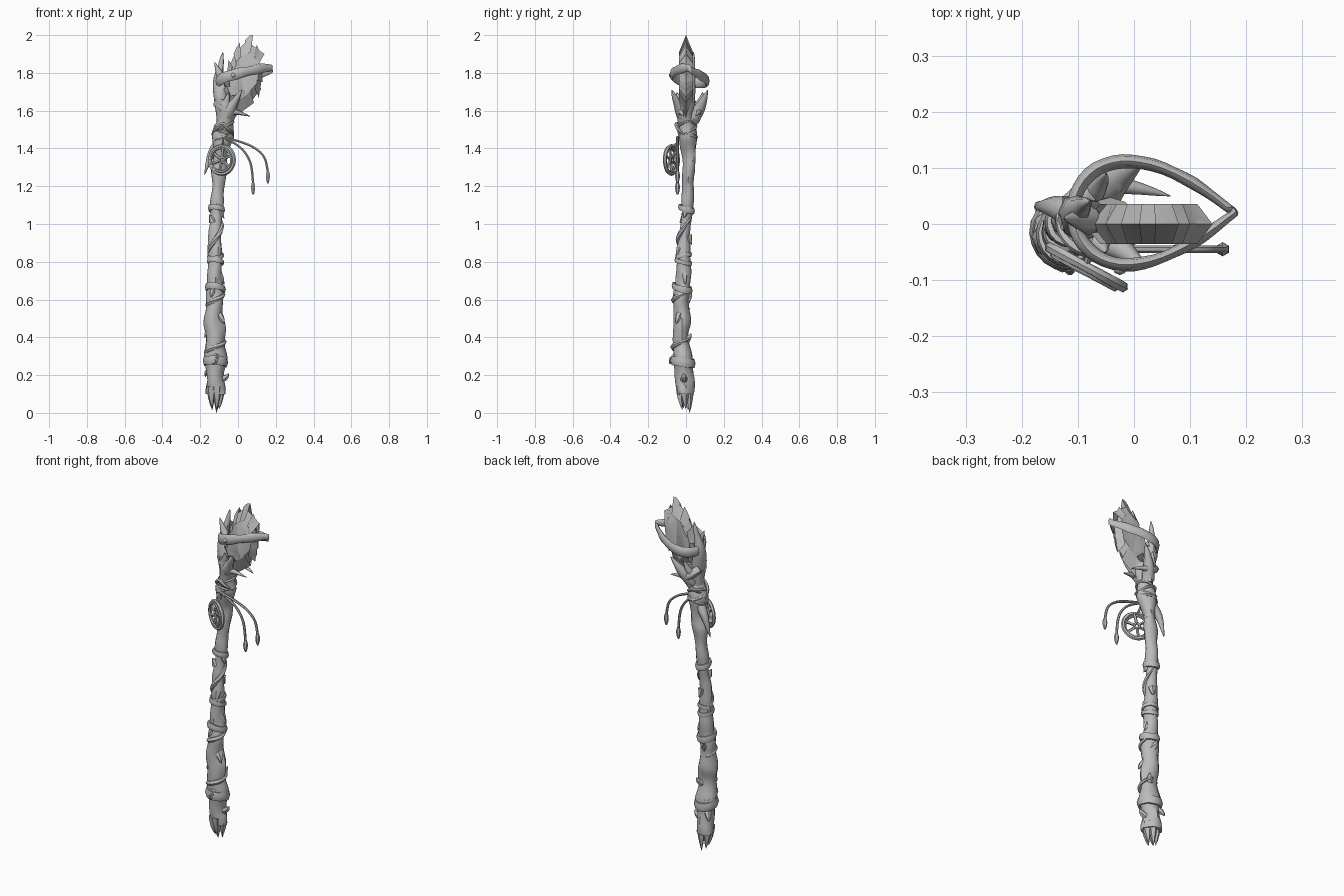
import bpy, bmesh, math, random
from math import sin, cos, pi, tau
from mathutils import Vector, noise

random.seed(4)
if "Cube" in bpy.data.objects:
    bpy.data.objects.remove(bpy.data.objects["Cube"], do_unlink=True)

tone = (0.5, 0.5, 0.5, 1)
grey = bpy.data.materials.new("plain grey")
grey.use_nodes = True
grey.diffuse_color = tone
grey.node_tree.nodes["Principled BSDF"].inputs["Base Color"].default_value = tone

UP, SIDEWAYS, DEPTH = Vector((0, 0, 1)), Vector((1, 0, 0)), Vector((0, 1, 0))


def finish(name, bm, angle=50):
    bmesh.ops.recalc_face_normals(bm, faces=bm.faces)
    mesh = bpy.data.meshes.new(name)
    bm.to_mesh(mesh)
    bm.free()
    mesh.materials.append(grey)
    part = bpy.data.objects.new(name, mesh)
    bpy.context.collection.objects.link(part)
    bpy.ops.object.select_all(action='DESELECT')
    part.select_set(True)
    bpy.context.view_layer.objects.active = part
    bpy.ops.object.shade_smooth_by_angle(angle=math.radians(angle))


def spline(points, steps, closed):
    """Smooth path through the given points."""
    points = [Vector(p) for p in points]
    count = len(points)

    def at(i):
        return points[i % count] if closed else points[max(0, min(count - 1, i))]

    path = []
    for i in range(count if closed else count - 1):
        before, start, end, after = (at(i + k) for k in (-1, 0, 1, 2))
        for s in range(steps):
            t = s / steps
            enter, leave = (end - before) / 2, (after - start) / 2
            path.append(start + enter * t + (3 * (end - start) - 2 * enter - leave) * t ** 2
                        + (2 * (start - end) + enter + leave) * t ** 3)
    return path if closed else path + [points[-1]]


def steady(t):
    return 1


def spike(t):
    return max(1 - t ** 1.6, 0.03)


def bead(t):
    return 0.4 + sin(pi * t)


def tube(name, points, radius, profile=steady, sides=8, steps=4, closed=False,
         ref=UP, thick=1, rough=0):
    """Sweep an elliptical section along a path; rough adds gnarled bumps."""
    path = spline(points, steps, closed)
    count, bm, rings = len(path), bmesh.new(), []
    for i, centre in enumerate(path):
        ahead = path[(i + 1) % count] if closed else path[min(i + 1, count - 1)]
        behind = path[i - 1] if closed else path[max(i - 1, 0)]
        tangent = (ahead - behind).normalized()
        across = ref.cross(tangent).normalized()
        over = tangent.cross(across)
        size = radius * profile(i / (count if closed else count - 1))
        ring = []
        for k in range(sides):
            w = tau * k / sides
            spoke = (across * cos(w) * thick + over * sin(w)) * size
            sample = (centre + spoke) * 17
            sample.z /= 2
            ring.append(bm.verts.new(centre + spoke * (1 + rough * noise.noise(sample))))
        rings.append(ring)
    for i in range(count if closed else count - 1):
        low, high = rings[i], rings[(i + 1) % count]
        for k in range(sides):
            bm.faces.new((low[k], low[k - 1], high[k - 1], high[k]))
    if not closed:
        bm.faces.new(rings[0])
        bm.faces.new(rings[-1])
    finish(name, bm)


def stud(name, location):
    bm = bmesh.new()
    bmesh.ops.create_uvsphere(bm, u_segments=8, v_segments=6, radius=0.013)
    bmesh.ops.translate(bm, verts=bm.verts, vec=location)
    finish(name, bm, 60)


def axis(z):
    """Centre of the bent shaft at a height."""
    return Vector((-0.12 + 0.065 * (z / 1.6) ** 6,
                   -0.022 * sin(pi * z / 1.05) - 0.07 * max(z - 1.3, 0), z))


def girth(z):
    return 0.043 + 0.009 * cos(tau * (z - 0.3) / 1.45)


def around(z, w, reach):
    return axis(z) + Vector((cos(w), sin(w), 0)) * reach


def hoop(z, reach, tilt, turn):
    """Tilted loop round the shaft."""
    return [around(z, w, reach) + UP * tilt * cos(w + turn)
            for w in (tau * k / 10 for k in range(10))]


# Gnarled shaft
tube("shaft", [axis(0.1 + 0.05 * k) for k in range(32)], 1, lambda t: girth(0.1 + 1.55 * t),
     sides=12, ref=SIDEWAYS, thick=0.9, rough=0.45)

# Splintered foot
for k in range(5):
    w = tau * k / 5
    tip = 0 if k == 1 else random.uniform(0.01, 0.05)
    tube("foot_splinter", [around(0.14, w, 0.025), around(0.08, w, 0.026), around(tip, w, 0.02)],
         0.027, spike, sides=5, steps=2, ref=SIDEWAYS)

# Bark stubs spiralling up the shaft, largest at the foot
for k in range(14):
    z, w = 0.17 + 0.07 * k, 2.4 * k
    reach = girth(z) + (0.022 if k < 3 else 0.009)
    drop = 0.05 if k % 3 else -0.04
    tube("bark_stub", [around(z, w, 0.02), around(z - drop / 2, w, reach - 0.015),
                       around(z - drop, w, reach)], 0.022, spike, sides=6, steps=2, ref=UP + DEPTH)
tube("side_thorn", [axis(1.45), around(1.37, 2.8, 0.05), (-0.177, 0.03, 1.26)],
     0.03, spike, ref=DEPTH)

# Wrapped bands and creeping vines
for z, height, tilt in [(0.27, 0.025, 0.01), (0.66, 0.02, 0.015), (0.8, 0.013, 0.01),
                        (0.83, 0.012, -0.01), (1.08, 0.018, 0.012)]:
    tube("shaft_band", hoop(z, girth(z) + 0.002, tilt, 2), height, sides=6, steps=2,
         closed=True, thick=0.5, rough=0.3)
for low, high in [(0.3, 0.4), (0.55, 0.65), (0.8, 1.05)]:
    heights = [low + (high - low) * k / 8 for k in range(9)]
    tube("creeping_vine", [around(z, 2 + 0.7 * k, girth(z) - 0.003) for k, z in enumerate(heights)],
         0.01, bead, sides=6, ref=UP, rough=0.2)

# Broad crystal blade with a ragged rim
corners = [(0.08, 2), (0.14, 1.9), (0.13, 1.75), (0.11, 1.67), (0.04, 1.61), (-0.04, 1.55),
           (-0.09, 1.7), (-0.05, 1.87), (0.01, 1.96)]
middle = Vector((0.03, 0, 1.78))
bm = bmesh.new()
edge, cheeks = [], ([], [])
for i, (x, z) in enumerate(corners):
    start = Vector((x, 0, z))
    end = Vector((corners[i - 1][0], 0, corners[i - 1][1]))
    for t in (0, 0.3, 0.6):
        point = start.lerp(end, t)
        jag = random.uniform(-0.05, 0.1) if t else 0
        edge.append(bm.verts.new(point.lerp(middle, jag)))
        inset = middle + Vector(((point.x - middle.x) * 0.75, 0, (point.z - middle.z) * 0.6))
        for cheek, side in zip(cheeks, (-1, 1)):
            cheek.append(bm.verts.new(inset + DEPTH * side * 0.036))
for cheek in cheeks:
    bm.faces.new(cheek)
    for k in range(len(edge)):
        bm.faces.new((edge[k - 1], edge[k], cheek[k], cheek[k - 1]))
finish("crystal_blade", bm, 35)

# Pointed teardrop clasp round the crystal
clasp = []
for k in range(16):
    w = tau * k / 16
    clasp.append((0.035 + 0.143 * cos(w), 0.02 + 0.12 * sin(w) * sin(w / 2),
                  1.788 + 0.034 * cos(w) - 0.018 * sin(w)))
tube("crystal_clasp", clasp, 0.029, lambda t: 0.45 + 0.55 * sin(pi * t) ** 0.5,
     steps=3, closed=True, thick=0.42, rough=0.25)
stud("clasp_rivet", (-0.025, -0.078, 1.788))
stud("band_rivet", around(0.27, -1.7, 0.058))

# Spine and barbs behind the crystal
tube("rear_spine", [axis(1.53), (-0.09, 0.01, 1.64), (-0.1, 0.025, 1.78), (-0.09, 0.035, 1.85),
                    (-0.08, 0.04, 1.91)], 0.043, spike, ref=DEPTH, rough=0.35)
for z in (1.63, 1.76):
    tube("spine_barb", [(-0.08, 0.01, z), (-0.105, 0.01, z + 0.05), (-0.125, 0.01, z + 0.1)],
         0.027, spike, ref=DEPTH, rough=0.3)

# Claws gripping the crystal on both sides
for side in (-1, 1):
    def grip(x, reach, z):
        return (x, 0.02 + side * reach, z)

    tube("upright_claw", [grip(-0.06, 0.015, 1.55), grip(-0.04, 0.05, 1.61),
                          grip(-0.01, 0.075, 1.66), grip(0.02, 0.095, 1.71)],
         0.036, spike, ref=SIDEWAYS + DEPTH, rough=0.3)
    tube("inner_claw", [grip(-0.08, 0.03, 1.6), grip(-0.06, 0.055, 1.65), grip(-0.05, 0.07, 1.7)],
         0.024, spike, ref=SIDEWAYS, rough=0.3)
    tube("low_claw", [grip(-0.11, 0.01, 1.64), grip(-0.06, 0.05, 1.6), grip(0, 0.045, 1.59),
                      grip(0.065, 0.03, 1.57)], 0.026, spike, ref=UP, rough=0.3)

# Cord windings and knot below the head
for k in range(4):
    tube("cord_winding", hoop(1.46 + 0.02 * k, 0.046, 0.022, 2 * k), 0.008,
         sides=6, steps=2, closed=True)
tube("cord_knot", [around(1.53 - 0.02 * abs(k - 3), 3 + 0.5 * k, 0.056) for k in range(7)],
     0.008, bead, sides=6)

# Two hanging cords with beaded tips
knot = Vector((-0.08, -0.045, 1.46))
for width, drop in [(0.16, 0.245), (0.238, 0.185)]:
    strand = [knot + SIDEWAYS * width * sin(t * pi / 2) - UP * drop * (t + t ** 3) / 2
              for t in (0, 0.25, 0.5, 0.75, 1)]
    tube("hanging_cord", strand, 0.007, sides=6)
    end = strand[-1]
    tube("cord_tip", [end + UP * 0.01, end - UP * 0.02, end - UP * 0.06], 0.009, bead,
         sides=6, ref=SIDEWAYS)

# Spoked wheel charm hanging in front
hub = Vector((-0.085, -0.077, 1.34))
along = Vector((0.88, -0.47, 0))
outward = along.cross(UP)


def on_wheel(w, reach, lift=0):
    return hub + (along * cos(w) + UP * sin(w)) * reach + outward * lift


for name, reach, radius, lift in [("charm_rim", 0.074, 0.01, 0), ("charm_hub", 0.014, 0.008, 0),
                                  ("charm_inner_rim", 0.062, 0.007, 0.008)]:
    tube(name, [on_wheel(tau * k / 14, reach, lift) for k in range(14)], radius,
         sides=6, steps=2, closed=True, ref=outward, rough=0.3)
for k in range(6):
    w = tau * k / 6 + 0.3
    tube("charm_spoke", [on_wheel(w, 0.01), on_wheel(w + 0.1, 0.04, 0.006), on_wheel(w, 0.07)],
         0.008, sides=5, steps=2, ref=outward)
tube("charm_loop", [on_wheel(pi / 2, 0.07), knot - UP * 0.03, knot], 0.006, sides=6, ref=SIDEWAYS)
